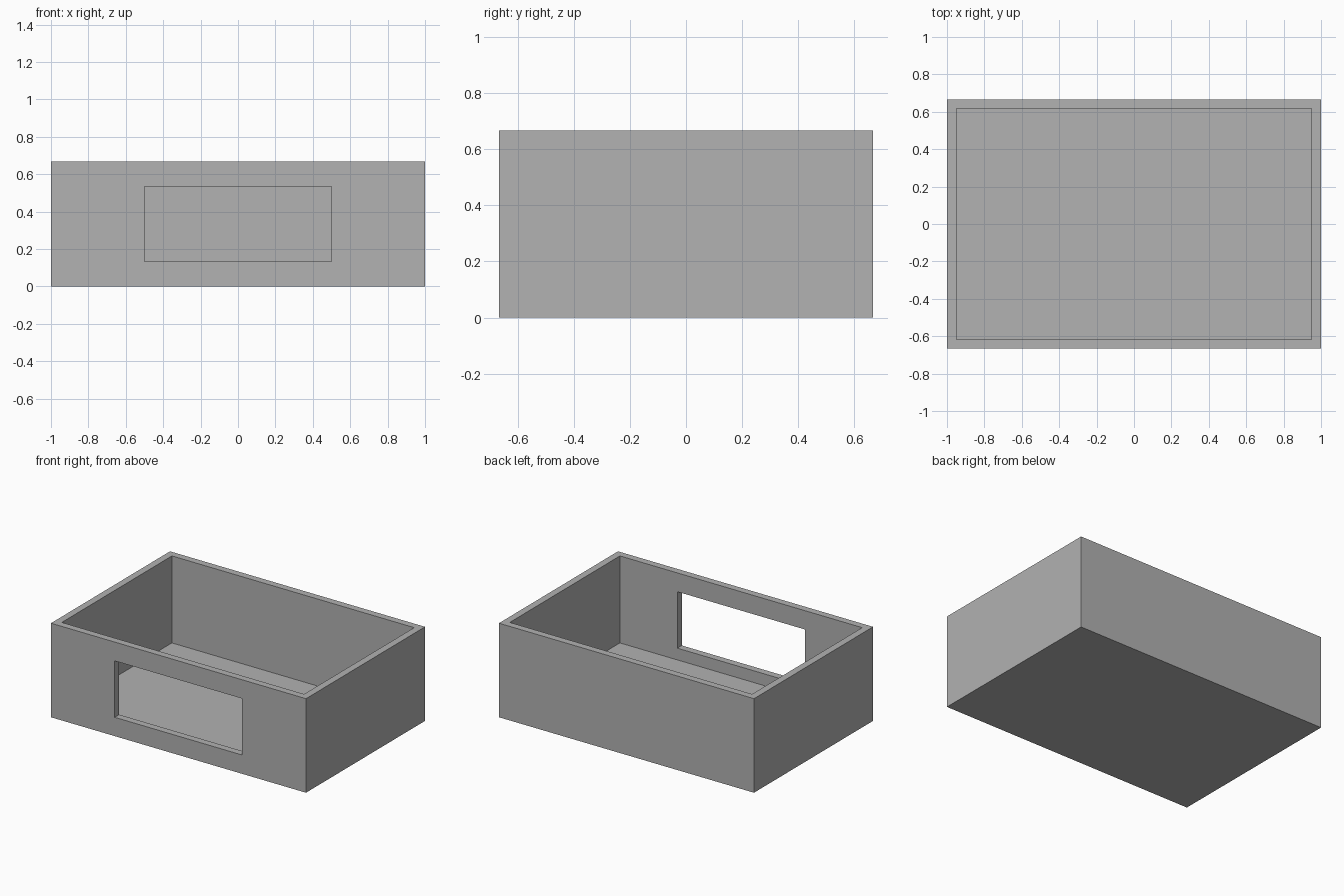
import bpy

if "Cube" in bpy.data.objects:
    bpy.data.objects.remove(bpy.data.objects["Cube"], do_unlink=True)

WIDTH, DEPTH, HEIGHT, WALL = 2.0, 4 / 3, 2 / 3, 0.05

# Single flat grey
grey = bpy.data.materials.new("mid_grey")
grey.use_nodes = True
colour = (0.445, 0.445, 0.445, 1)
grey.diffuse_color = colour
grey.node_tree.nodes["Principled BSDF"].inputs["Base Color"].default_value = colour


def block(name, size, centre):
    """Axis-aligned box with its scale applied."""
    bpy.ops.mesh.primitive_cube_add(size=1, location=centre)
    obj = bpy.context.object
    obj.name = name
    obj.scale = size
    bpy.ops.object.transform_apply(location=True, rotation=False, scale=True)
    obj.data.materials.append(grey)
    return obj


def cut(target, cutter):
    """Subtract the cutter from the target, then discard it."""
    cutter.hide_render = True
    mod = target.modifiers.new("cut", "BOOLEAN")
    mod.operation = "DIFFERENCE"
    mod.solver = "EXACT"
    mod.object = cutter
    bpy.context.view_layer.objects.active = target
    bpy.ops.object.modifier_apply(modifier=mod.name)
    bpy.data.objects.remove(cutter, do_unlink=True)


# Outer body
box = block("open_box", (WIDTH, DEPTH, HEIGHT), (0, 0, HEIGHT / 2))

# Hollow interior, open at the top, leaving a floor
cut(box, block("cavity_cutter", (WIDTH - 2 * WALL, DEPTH - 2 * WALL, HEIGHT),
               (0, 0, HEIGHT / 2 + WALL)))

# Rectangular window through the front wall only
cut(box, block("window_cutter", (WIDTH / 2, 4 * WALL, 0.4),
               (0, -DEPTH / 2, HEIGHT / 2)))
